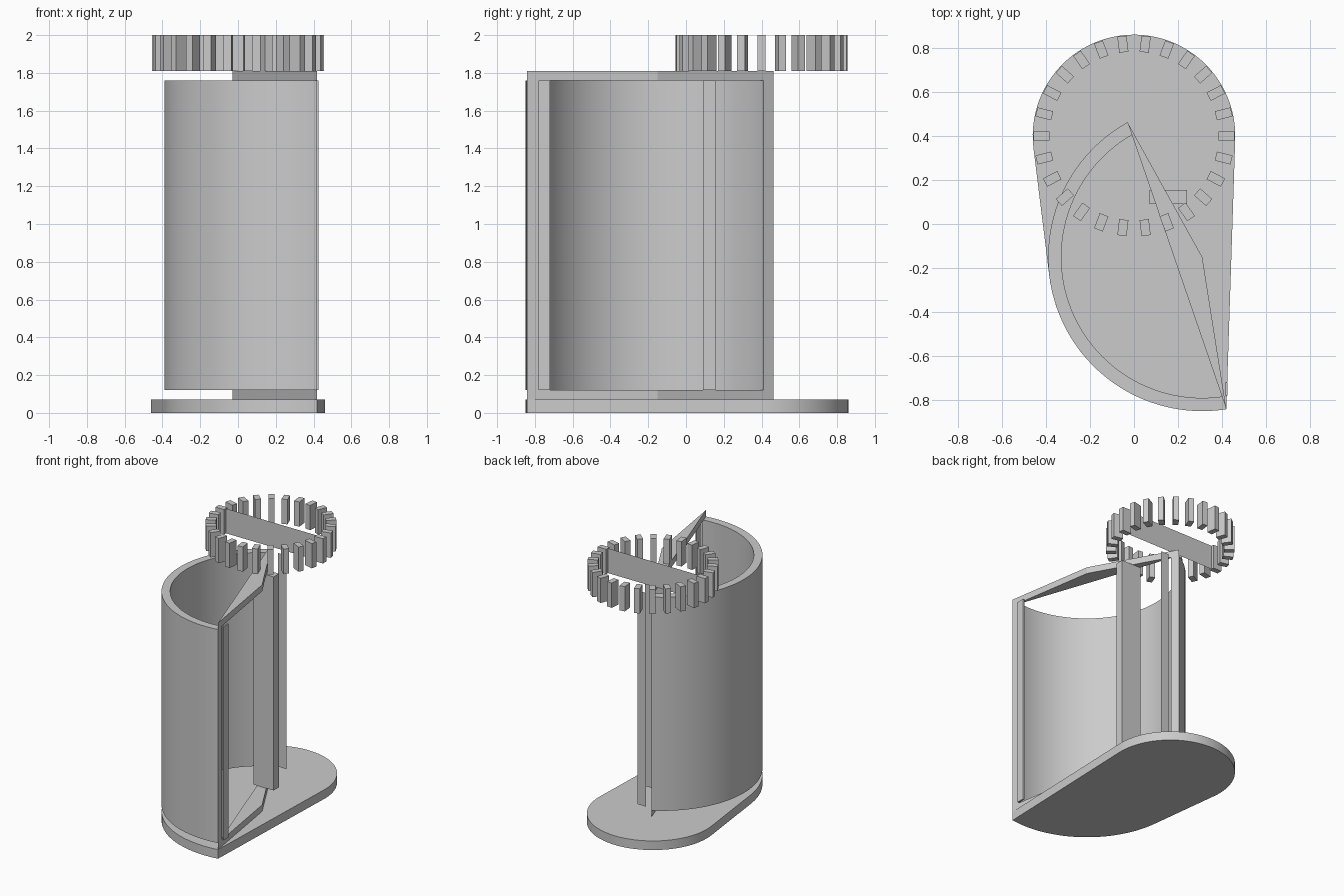
import bpy
import bmesh
from math import radians, cos, sin, pi

cube = bpy.data.objects.get("Cube")
if cube:
    bpy.data.objects.remove(cube)

grey = bpy.data.materials.new("plain grey")
grey.use_nodes = True
colour = (0.6, 0.6, 0.6, 1)
grey.diffuse_color = colour
grey.node_tree.nodes["Principled BSDF"].inputs["Base Color"].default_value = colour

WALL_CENTRE, WALL_R, INNER_R = (0.31, -0.15), 0.70, 0.64
RING_CENTRE, BASE_R = (0.0, 0.4), 0.46
START, END = 119, 279          # sweep of the curved wall, degrees
LOW, HIGH = 0.12, 1.76         # height range of the wall
RAIL = 0.05


def arc(centre, r, a0, a1, n):
    angles = [radians(a0 + (a1 - a0) * i / n) for i in range(n + 1)]
    return [(centre[0] + r * cos(a), centre[1] + r * sin(a)) for a in angles]


def finish(bm, name, smooth=False):
    mesh = bpy.data.meshes.new(name)
    bm.to_mesh(mesh)
    bm.free()
    mesh.materials.append(grey)
    obj = bpy.data.objects.new(name, mesh)
    bpy.context.collection.objects.link(obj)
    if smooth:
        bpy.ops.object.select_all(action='DESELECT')
        obj.select_set(True)
        bpy.context.view_layer.objects.active = obj
        bpy.ops.object.shade_smooth_by_angle(angle=radians(30))
    return obj


def add_prism(bm, outline, z0, z1):
    """Extrude a flat outline upward into a closed solid."""
    face = bm.faces.new([bm.verts.new((x, y, z0)) for x, y in outline])
    result = bmesh.ops.extrude_face_region(bm, geom=[face], use_keep_orig=True)
    top = [v for v in result["geom"] if isinstance(v, bmesh.types.BMVert)]
    bmesh.ops.translate(bm, verts=top, vec=(0, 0, z1 - z0))
    bmesh.ops.recalc_face_normals(bm, faces=bm.faces)


def prism(name, outline, z0, z1, smooth=False):
    bm = bmesh.new()
    add_prism(bm, outline, z0, z1)
    return finish(bm, name, smooth)


def box(x0, x1, y0, y1):
    return [(x0, y0), (x1, y0), (x1, y1), (x0, y1)]


def sheet(name, x0, x1, y, z0, z1):
    """Single upright sheet facing the front."""
    bm = bmesh.new()
    bm.faces.new([bm.verts.new(p) for p in
                  ((x0, y, z0), (x1, y, z0), (x1, y, z1), (x0, y, z1))])
    return finish(bm, name)


# Base plate: round at the back, following the wall at the front
prism("base_plate",
      arc(RING_CENTRE, BASE_R, -2, 187, 48) + arc(WALL_CENTRE, WALL_R, 187, END, 32),
      0, LOW - RAIL, True)

# Curved wall
outer = arc(WALL_CENTRE, WALL_R, START, END, 56)
inner = arc(WALL_CENTRE, INNER_R, START, END, 56)
prism("curved_wall", outer + inner[::-1], LOW, HIGH, True)

# Triangular rails joining the two ends of the wall
triangle = [outer[0], WALL_CENTRE, outer[-1]]
prism("lower_rail", triangle, LOW - RAIL, LOW)
prism("upper_rail", triangle, HIGH, HIGH + RAIL)

# Uprights in the opening
prism("centre_post", box(0.07, 0.24, 0.09, 0.155), LOW, HIGH)
prism("edge_strip", box(0.413, 0.425, -0.78, -0.72), LOW, HIGH)
sheet("back_strip", 0.04, 0.11, 0.43, LOW, HIGH)

# Crown of upright teeth
TEETH = 26
bm = bmesh.new()
for i in range(TEETH):
    a = 2 * pi * i / TEETH
    tooth = [(RING_CENTRE[0] + r * cos(a) - t * sin(a),
              RING_CENTRE[1] + r * sin(a) + t * cos(a))
             for r, t in box(0.383, 0.456, -0.021, 0.021)]
    add_prism(bm, tooth, HIGH + RAIL, 2.0)
finish(bm, "crown_teeth")

# Sheet across the crown
sheet("crown_sheet", -0.385, 0.385, RING_CENTRE[1], HIGH + RAIL, 2.0)
